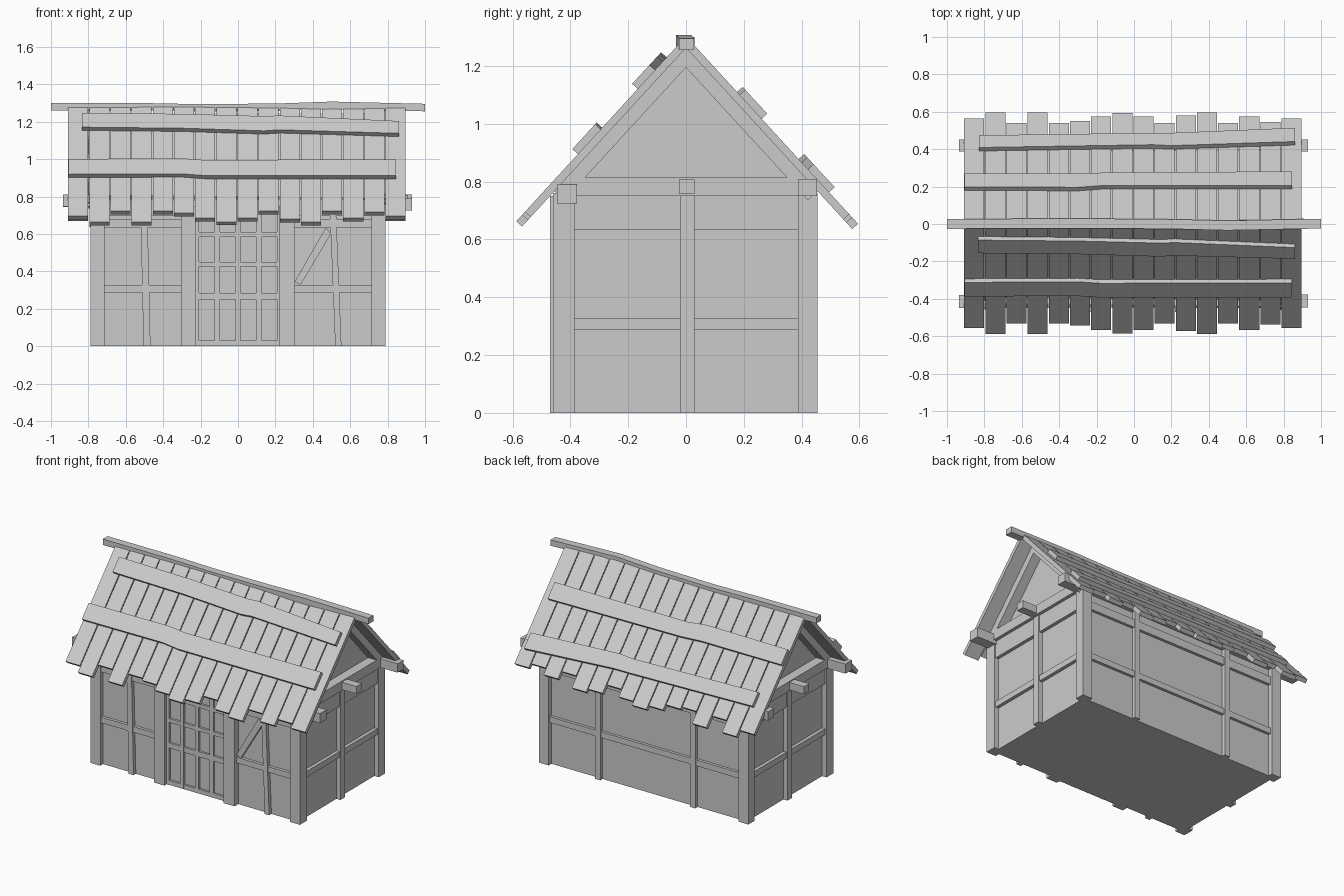
import bpy, bmesh

if "Cube" in bpy.data.objects:
    bpy.data.objects.remove(bpy.data.objects["Cube"])

# ---------- helpers ----------
def loft(name, rings):
    """Skin a row of equal polygon rings into a closed flat-faced solid."""
    bm = bmesh.new()
    vs = [[bm.verts.new(p) for p in r] for r in rings]
    n = len(rings[0])
    for a, b in zip(vs, vs[1:]):
        for i in range(n):
            j = (i + 1) % n
            bm.faces.new((a[i], a[j], b[j], b[i]))
    bm.faces.new(vs[0])
    bm.faces.new(vs[-1][::-1])
    bmesh.ops.recalc_face_normals(bm, faces=bm.faces)
    me = bpy.data.meshes.new(name)
    bm.to_mesh(me)
    bm.free()
    ob = bpy.data.objects.new(name, me)
    bpy.context.collection.objects.link(ob)
    return ob

def box(name, x0, x1, y0, y1, z0, z1, lean=0):
    """Box whose top may lean sideways in x."""
    return loft(name, [[(x0 + d, y0, z), (x1 + d, y0, z), (x1 + d, y1, z), (x0 + d, y1, z)]
                       for z, d in ((z0, 0), (z1, lean))])

def beam_x(name, stations, w, h):
    """Beam along x through (x, y, z) centres."""
    return loft(name, [[(x, y - w/2, z - h/2), (x, y + w/2, z - h/2),
                        (x, y + w/2, z + h/2), (x, y - w/2, z + h/2)] for x, y, z in stations])

APEX, SLOPE = 1.303, 1.09
NY, NZ = 0.737, 0.676            # outward normal of a roof slope

def on_roof(side, x, d, h):
    """Point at distance d from the ridge line, raised h off the shingle surface."""
    return (x, side * (d + NY * h), APEX - SLOPE * d + NZ * h)

def roof_board(name, side, stations, h0, h1):
    """Board lying on the roof: stations of (x, upper d, lower d)."""
    return loft(name, [[on_roof(side, x, a, h0), on_roof(side, x, b, h0),
                        on_roof(side, x, b, h1), on_roof(side, x, a, h1)] for x, a, b in stations])

# ---------- walls and gable ----------
box("wall_body", -.755, .755, -.43, .425, 0, .76)
loft("gable_wall", [[(x, -.44, .755), (x, .44, .755), (x, .01, 1.245), (x, -.01, 1.245)]
                    for x in (-.735, .735)])

# ---------- corner posts ----------
for sx in (-1, 1):
    x0, x1 = sorted((sx * .715, sx * .788))
    box("corner_post_front", x0, x1, -.46, -.385, 0, .76)
    box("corner_post_back", x0, x1, .388, .455, 0, .76)

# ---------- end walls: rails, middle post, tie beam, rafters ----------
for sx in (-1, 1):
    def end_box(name, a, b, *r):
        x0, x1 = sorted((sx * a, sx * b))
        return box(name, x0, x1, *r)
    end_box("end_middle_post", .74, .785, -.02, .03, 0, .755)
    end_box("end_middle_rail", .74, .778, -.39, .39, .288, .328)
    end_box("end_upper_rail", .74, .778, -.39, .39, .635, .75)
    end_box("tie_beam", .72, .80, -.42, .40, .75, .815)
    end_box("tie_beam_end", .70, .91, -.025, .03, .757, .808)
    for sy in (-1, 1):
        x0, x1 = sorted((sx * .73, sx * .80))
        roof_board("rafter", sy, [(x0, .02, .475), (x1, .02, .475)], -.073, -.026)

# ---------- long wall plates under the eaves ----------
beam_x("wall_plate_front", [(-.935, -.415, .78), (0, -.412, .77), (.93, -.412, .757)], .07, .065)
beam_x("wall_plate_back", [(-.935, .42, .775), (.93, .42, .78)], .065, .06)

# ---------- front framing ----------
box("door_post_left", -.305, -.225, -.47, -.39, 0, .75)
box("door_post_right", .22, .303, -.47, -.39, 0, .75)
box("front_post_left", -.505, -.468, -.455, -.40, 0, .75, -.017)
box("front_post_right", .52, .553, -.455, -.40, 0, .75, -.03)
for x0, x1 in ((-.72, -.30), (.30, .72)):
    box("front_middle_rail", x0, x1, -.45, -.40, .288, .327)
    box("front_upper_rail", x0, x1, -.45, -.40, .635, .68)
    box("front_top_rail", x0, x1, -.45, -.40, .70, .755)
loft("front_brace", [[(x0, -.45, z0), (x1, -.45, z1), (x1, -.40, z1), (x0, -.40, z0)]
                     for x0, z0, x1, z1 in ((.303, .345, .335, .328), (.47, .636, .497, .60))])

# ---------- double door: frame strips leave recessed panes ----------
for i in range(5):
    x = -.2225 + i * .11125
    box("door_stile", x - .014, x + .014, -.445, -.42, 0, .75)
for z0, z1 in ((0, .03), (.25, .285), (.425, .45), (.585, .61), (.72, .75)):
    box("door_rail", -.225, .22, -.444, -.42, z0, z1)

# ---------- back framing ----------
for x in (-.365, .35):
    box("back_post", x - .02, x + .02, .40, .45, 0, .755)
box("back_middle_rail", -.72, .72, .40, .444, .288, .328)
box("back_upper_rail", -.72, .72, .40, .444, .635, .69)

# ---------- roof planks ----------
ends = [.545, .575, .52, .575, .52, .53, .555, .573, .555, .52, .56, .575, .52, .555, .525, .545]
W = 1.81 / 16
for side in (-1, 1):
    for i, d in enumerate(ends):
        x = -.908 + i * W
        e = d + (.02 if side > 0 else .012)
        roof_board("roof_plank", side, [(x, .015 + .008 * (i % 2), e), (x + W - .006, .015, e)], -.027, 0)

# ---------- roof battens ----------
battens = [
    ("upper_batten_front", -1, [(-.835, .067, .137), (-.3, .072, .142), (.14, .083, .155), (.22, .08, .15), (.86, .107, .167)]),
    ("lower_batten_front", -1, [(-.905, .293, .368), (-.3, .29, .366), (-.18, .298, .374), (.845, .295, .374)]),
    ("upper_batten_back", 1, [(-.905, .18, .25), (-.3, .177, .25), (-.15, .188, .256), (.845, .186, .262)]),
    ("lower_batten_back", 1, [(-.83, .39, .455), (.1, .405, .468), (.2, .40, .468), (.86, .422, .495)]),
]
for name, side, st in battens:
    roof_board(name, side, st, -.004, .026)

# ---------- ridge beam ----------
beam_x("ridge_beam", [(-1, 0, 1.281), (-.5, .003, 1.28), (-.2, .003, 1.274), (.22, -.001, 1.278),
                      (.5, -.008, 1.288), (1, .002, 1.276)], .052, .04)
